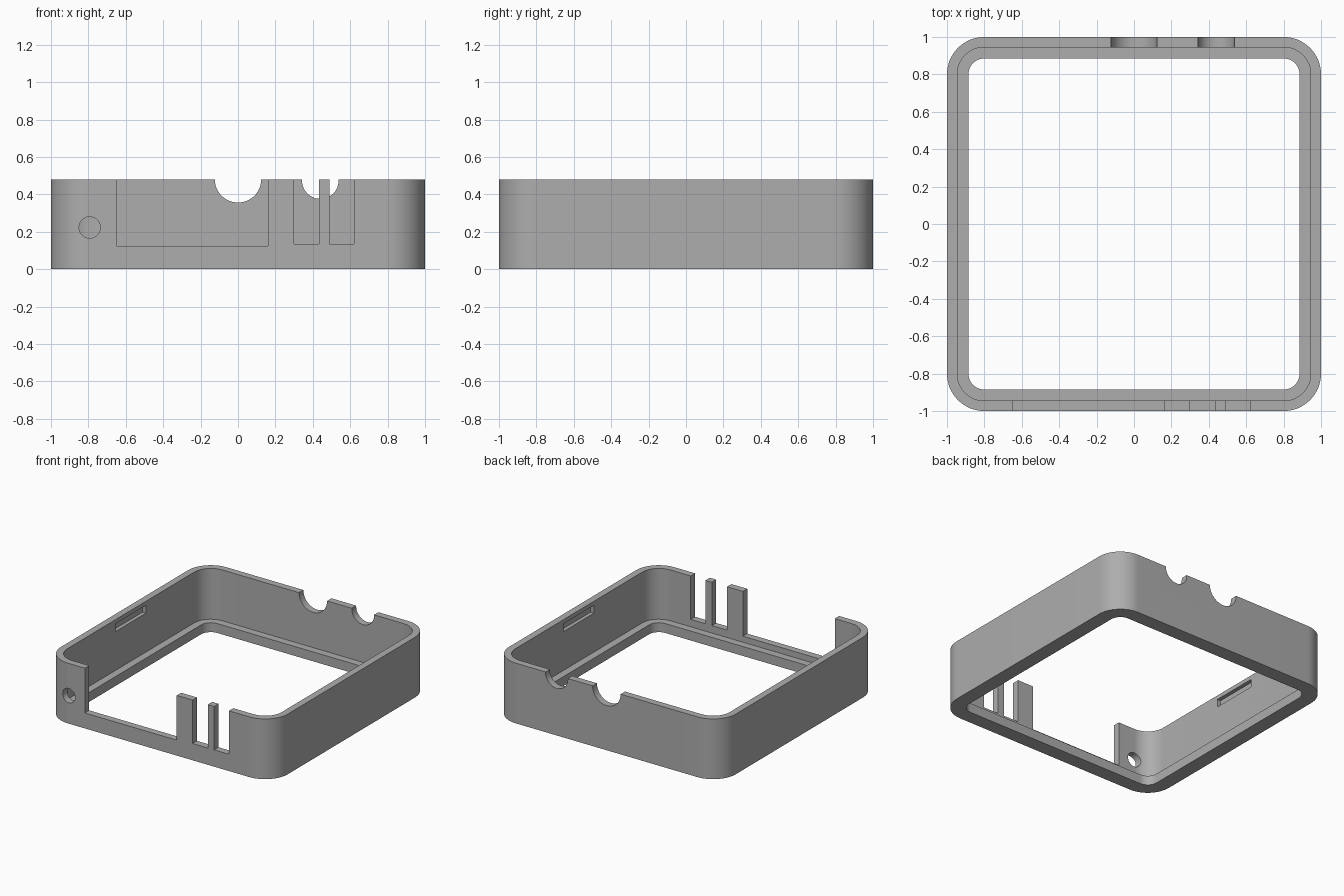
import bpy
import bmesh
import math
from mathutils import Matrix

cube = bpy.data.objects.get("Cube")
if cube:
    bpy.data.objects.remove(cube, do_unlink=True)

HEIGHT = 0.48
LEDGE = 0.075
CORNER = 0.8       # centre of each corner arc
STEPS = 16

grey = bpy.data.materials.new("plain grey")
grey.use_nodes = True
colour = (0.42, 0.42, 0.42, 1)
grey.diffuse_color = colour
grey.node_tree.nodes["Principled BSDF"].inputs["Base Color"].default_value = colour


def make_object(name, bm):
    bmesh.ops.recalc_face_normals(bm, faces=bm.faces)
    mesh = bpy.data.meshes.new(name)
    bm.to_mesh(mesh)
    bm.free()
    mesh.materials.append(grey)
    obj = bpy.data.objects.new(name, mesh)
    bpy.context.collection.objects.link(obj)
    return obj


def rounded_loop(bm, half, z):
    """Square loop with round corners, reaching +-half."""
    radius = half - CORNER
    verts = []
    for quarter in range(4):
        mid = math.radians(45 + 90 * quarter)
        cx = math.copysign(CORNER, math.cos(mid))
        cy = math.copysign(CORNER, math.sin(mid))
        for i in range(STEPS + 1):
            a = math.radians(90) * (quarter + i / STEPS)
            verts.append(bm.verts.new((cx + radius * math.cos(a), cy + radius * math.sin(a), z)))
    return verts


def add_box(bm, x0, x1, y0, y1, z0, z1):
    centre = Matrix.Translation(((x0 + x1) / 2, (y0 + y1) / 2, (z0 + z1) / 2))
    size = Matrix.Diagonal((x1 - x0, y1 - y0, z1 - z0, 1))
    bmesh.ops.create_cube(bm, size=1, matrix=centre @ size)


def add_round(bm, x, y, z, radius):
    """Round cutter running along y."""
    bmesh.ops.create_cone(bm, cap_ends=True, segments=48, radius1=radius, radius2=radius, depth=0.3,
                          matrix=Matrix.Translation((x, y, z)) @ Matrix.Rotation(math.pi / 2, 4, "X"))


# Frame: outer wall, rim, inner wall and ledge
section = [(1, 0), (1, HEIGHT), (0.945, HEIGHT), (0.945, LEDGE), (0.885, LEDGE), (0.885, 0)]
bm = bmesh.new()
loops = [rounded_loop(bm, half, z) for half, z in section]
for a, b in zip(loops, loops[1:] + loops[:1]):
    for i in range(len(a)):
        j = (i + 1) % len(a)
        bm.faces.new((a[i], a[j], b[j], b[i]))
frame = make_object("case_frame", bm)

# Openings
bm = bmesh.new()
for x0, x1, z0 in [(-0.65, 0.16, 0.123), (0.30, 0.434, 0.134), (0.49, 0.62, 0.134)]:
    add_box(bm, x0, x1, -1.1, -0.9, z0, 0.6)          # front ports
add_round(bm, -0.793, -1, 0.223, 0.057)               # front round hole
add_round(bm, 0, 1, HEIGHT, 0.124)                    # back notches
add_round(bm, 0.44, 1, 0.474, 0.098)
for side in (-1, 1):                                  # blind slots inside the sides
    x0, x1 = sorted((side * 0.9, side * 0.975))
    add_box(bm, x0, x1, -0.19, 0.19, 0.385, 0.447)
cutter = make_object("opening_cutter", bm)
cutter.hide_render = True

cut = frame.modifiers.new("openings", "BOOLEAN")
cut.operation = "DIFFERENCE"
cut.solver = "EXACT"
cut.object = cutter

bpy.ops.object.select_all(action="DESELECT")
frame.select_set(True)
bpy.context.view_layer.objects.active = frame
bpy.ops.object.modifier_apply(modifier=cut.name)
bpy.data.objects.remove(cutter, do_unlink=True)
bpy.ops.object.shade_smooth_by_angle(angle=math.radians(25))
